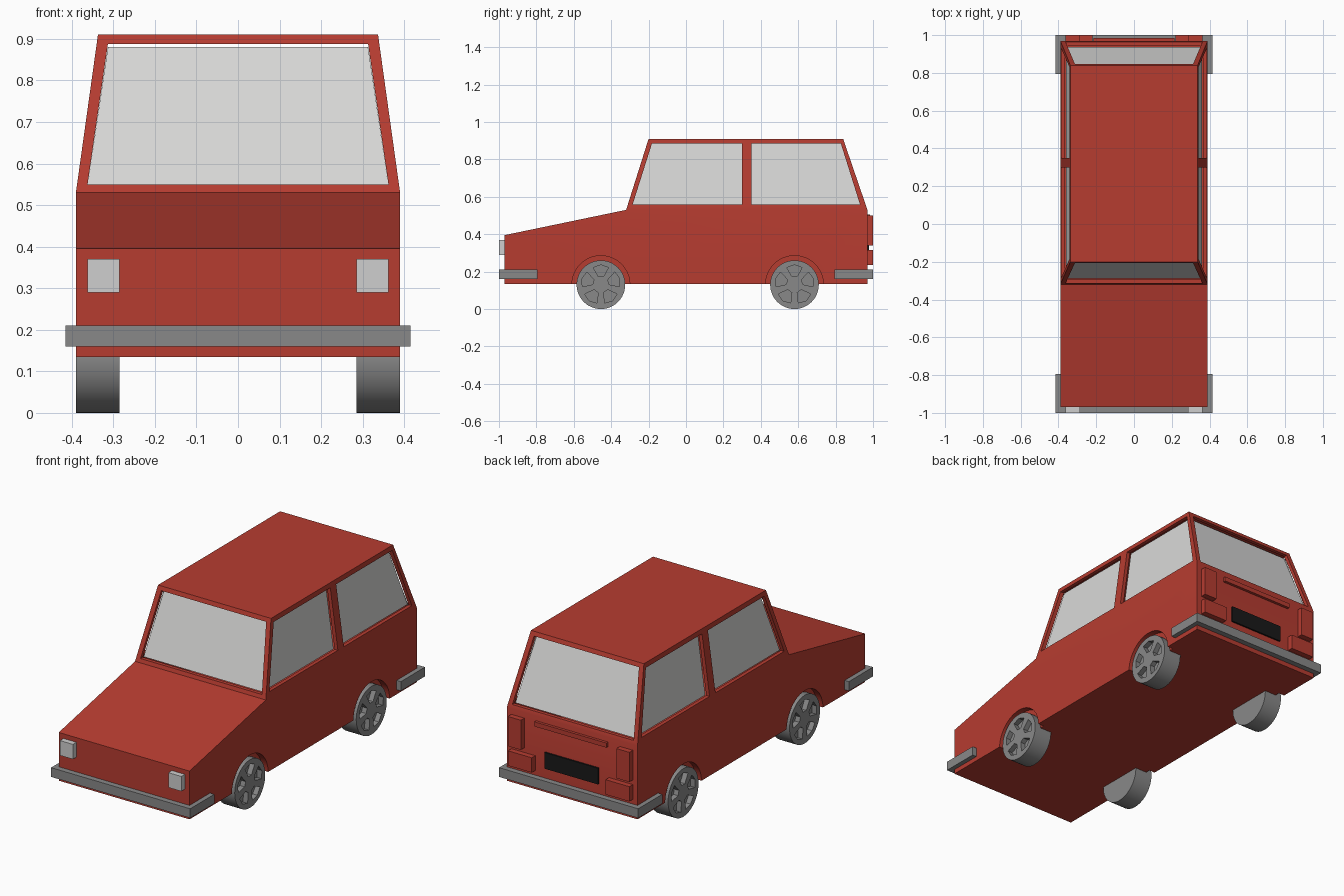
import bpy, bmesh, math
from mathutils import Vector

if "Cube" in bpy.data.objects:
    bpy.data.objects.remove(bpy.data.objects["Cube"], do_unlink=True)


def material(name, rgb):
    m = bpy.data.materials.new(name)
    m.use_nodes = True
    m.diffuse_color = (*rgb, 1)
    m.node_tree.nodes["Principled BSDF"].inputs["Base Color"].default_value = (*rgb, 1)
    return m


RED = material("brick red paint", (0.47, 0.045, 0.03))
GREY = material("mid grey trim", (0.25, 0.25, 0.25))
LAMP = material("pale lamp", (0.62, 0.62, 0.62))
GLASS = material("light grey glass", (0.69, 0.69, 0.68))
BLACK = material("black plate", (0.01, 0.01, 0.01))


def mesh_object(name, verts, faces, mat):
    bm = bmesh.new()
    vs = [bm.verts.new(v) for v in verts]
    for f in faces:
        bm.faces.new([vs[i] for i in f])
    bmesh.ops.recalc_face_normals(bm, faces=bm.faces)
    me = bpy.data.meshes.new(name)
    bm.to_mesh(me)
    bm.free()
    me.materials.append(mat)
    ob = bpy.data.objects.new(name, me)
    bpy.context.collection.objects.link(ob)
    return ob


def extrude(name, outline, axis, lo, hi, mat):
    """Prism of a 2D outline along an axis."""
    def put(p, d):
        v = list(p)
        v.insert(axis, d)
        return v
    n = len(outline)
    verts = [put(p, d) for d in (lo, hi) for p in outline]
    faces = [list(range(n)), list(range(n, 2 * n))]
    faces += [[i, (i + 1) % n, (i + 1) % n + n, i + n] for i in range(n)]
    return mesh_object(name, verts, faces, mat)


def box(name, x, y, z, mat):
    return extrude(name, [(x[0], y[0]), (x[1], y[0]), (x[1], y[1]), (x[0], y[1])], 2, *z, mat)


def cabin_solid(name, lower, roof, half_low, half_top):
    """Straight lower side profile with a tapering roof on its two belt ends."""
    pts = lower + roof
    n, k = len(pts), len(lower)
    verts = [(s * (half_top if i >= k else half_low), *p)
             for s in (-1, 1) for i, p in enumerate(pts)]
    faces = [[i, (i + 1) % n, (i + 1) % n + n, i + n] for i in range(n)]
    for o in (0, n):
        faces.append([i + o for i in range(k)])
        faces.append([k - 1 + o, k + o, k + 1 + o, o])
    return mesh_object(name, verts, faces, RED)


def circle(cy, cz, r, n):
    return [(cy + r * math.cos(2 * math.pi * i / n), cz + r * math.sin(2 * math.pi * i / n))
            for i in range(n)]


def cut(ob, cutter):
    cutter.hide_render = True
    mod = ob.modifiers.new("cut", "BOOLEAN")
    mod.operation, mod.solver, mod.object = "DIFFERENCE", "EXACT", cutter
    bpy.context.view_layer.objects.active = ob
    bpy.ops.object.modifier_apply(modifier=mod.name)
    bpy.data.objects.remove(cutter, do_unlink=True)


def smooth(ob):
    bpy.ops.object.select_all(action="DESELECT")
    ob.select_set(True)
    bpy.context.view_layer.objects.active = ob
    bpy.ops.object.shade_smooth_by_angle(angle=math.radians(30))


# Body shell, hollow cabin
BELT, ROOF, HALF, HALF_TOP = 0.53, 0.91, 0.39, 0.337
body = cabin_solid("body", [(-0.32, BELT), (-0.97, 0.395), (-0.97, 0.135), (0.97, 0.135), (0.97, BELT)],
                   [(0.84, ROOF), (-0.2, ROOF)], HALF, HALF_TOP)
cut(body, cabin_solid("cavity", [(-0.3, BELT), (-0.3, 0.32), (0.95, 0.32), (0.95, BELT)],
                      [(0.827, 0.892), (-0.186, 0.892)], 0.37, 0.32))

# Window openings
end_window = [(-0.362, 0.55), (0.362, 0.55), (0.313, 0.888), (-0.313, 0.888)]
side_windows = {
    "front": [(-0.285, 0.56), (0.3, 0.56), (0.3, 0.885), (-0.182, 0.885)],
    "rear": [(0.35, 0.56), (0.93, 0.56), (0.828, 0.885), (0.35, 0.885)],
}
for lo, hi in ((-0.5, -0.1), (0.7, 1.1)):
    cut(body, extrude("end_opening", end_window, 1, lo, hi, RED))
for lo, hi in ((-0.5, -0.25), (0.25, 0.5)):
    for outline in side_windows.values():
        cut(body, extrude("side_opening", outline, 0, lo, hi, RED))

# Shallow wheel arches
AXLES = {"front": -0.455, "rear": 0.58}
for cy in AXLES.values():
    for lo, hi in ((-0.45, -0.355), (0.355, 0.45)):
        cut(body, extrude("arch", circle(cy, 0.13, 0.155, 48), 0, lo, hi, RED))
smooth(body)


# Glass panes, set behind the frames
def slope(z, low, top):
    return low + (top - low) * (z - BELT) / (ROOF - BELT)


GAP = 0.026
for name, low, top, inward in (("windscreen", -0.32, -0.2, GAP), ("rear_window", 0.97, 0.84, -GAP)):
    pane = [(x, min(z, 0.88)) for x, z in end_window]
    mesh_object(name, [(x, slope(z, low, top) + inward, z) for x, z in pane], [range(4)], GLASS)
for s, side in ((1, "left"), (-1, "right")):
    for end, outline in side_windows.items():
        mesh_object(f"{end}_{side}_window",
                    [(s * (slope(z, HALF, HALF_TOP) - GAP), y, z) for y, z in outline],
                    [range(4)], GLASS)

# Wheel with five recessed openings between the spokes
wheel = extrude("wheel", circle(0, 0, 0.13, 48), 0, -0.0525, 0.0525, GREY)
for k in range(5):
    mid = math.radians(90 + 72 * k)
    wedge = [(r * math.cos(mid + a), r * math.sin(mid + a))
             for r, a in ((0.045, -0.3), (0.1, -0.42), (0.106, 0), (0.1, 0.42), (0.045, 0.3))]
    cut(wheel, extrude("spoke_gap", wedge, 0, 0.025, 0.1, GREY))
smooth(wheel)
for end, cy in AXLES.items():
    for s, side in ((1, "left"), (-1, "right")):
        ob = bpy.data.objects.new(f"{end}_{side}_wheel", wheel.data)
        bpy.context.collection.objects.link(ob)
        ob.location = (s * 0.3375, cy, 0.13)
        ob.rotation_euler.z = 0 if s > 0 else math.pi
bpy.data.objects.remove(wheel, do_unlink=True)

# Wrap-around bumpers
for s, end in ((-1, "front"), (1, "rear")):
    half = [(0.415, 1.0), (0.415, 0.795), (0.388, 0.795), (0.388, 0.968)]
    outline = [(x, s * y) for x, y in half] + [(-x, s * y) for x, y in reversed(half)]
    extrude(f"{end}_bumper", outline, 2, 0.16, 0.21, GREY)

# Lamps
for s, side in ((1, "left"), (-1, "right")):
    outer = s * 0.362
    for name, inner, y, z, mat in (
            ("headlight", 0.285, (-1.0, -0.965), (0.29, 0.37), LAMP),
            ("upper_tail_lamp", 0.285, (0.965, 1.0), (0.34, 0.5), RED),
            ("lower_tail_lamp", 0.22, (0.965, 1.0), (0.235, 0.315), RED)):
        box(f"{side}_{name}", sorted((s * inner, outer)), y, z, mat)

# Tailgate trim
box("tailgate_handle", (-0.215, 0.215), (0.965, 0.985), (0.48, 0.505), RED)
box("rear_plate", (-0.16, 0.16), (0.965, 0.979), (0.265, 0.352), BLACK)
